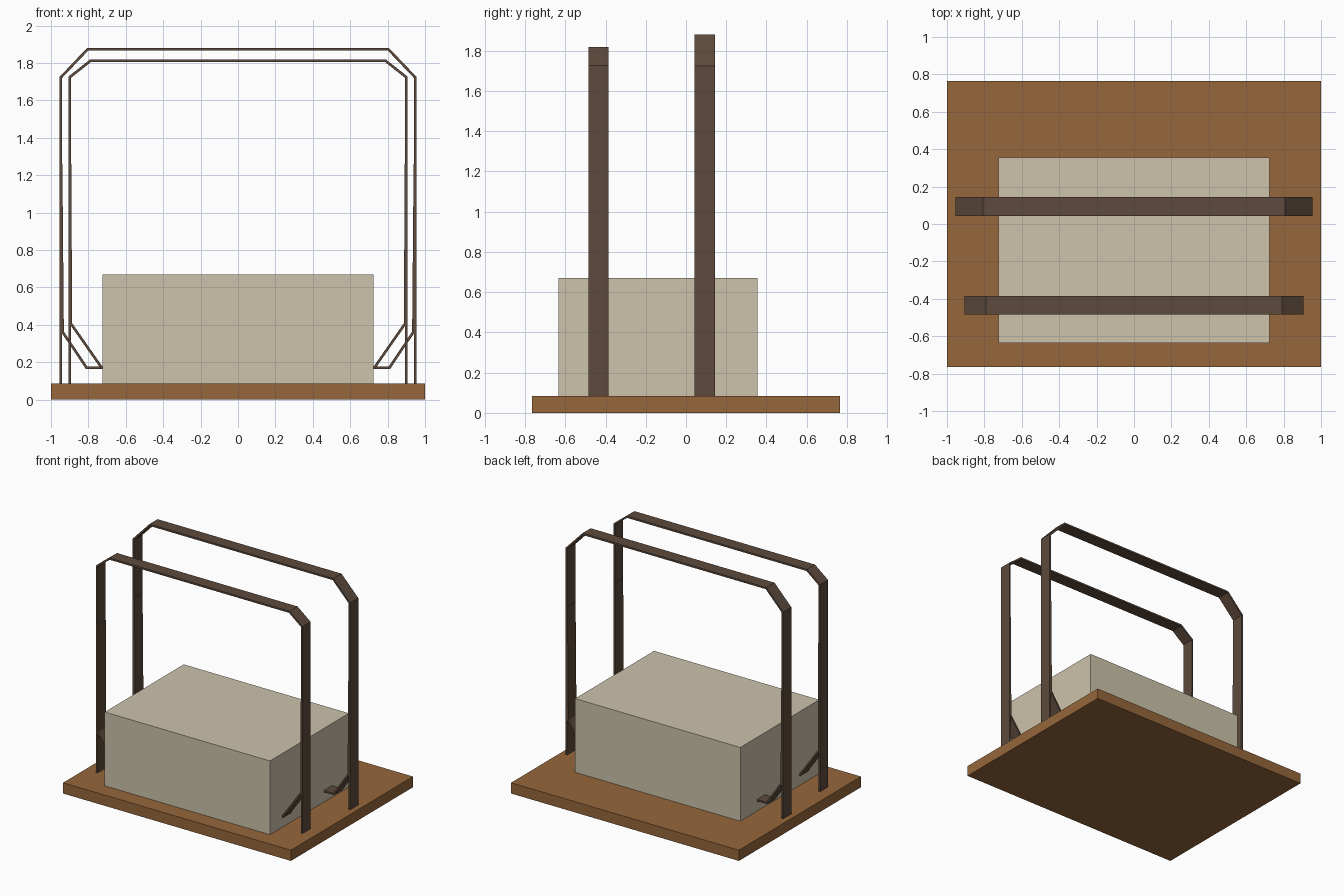
import bpy, bmesh
from mathutils import Vector

if "Cube" in bpy.data.objects:
    bpy.data.objects.remove(bpy.data.objects["Cube"])


def material(name, rgb):
    # sRGB 0-255 to linear
    lin = [((c / 255 + 0.055) / 1.055) ** 2.4 for c in rgb]
    m = bpy.data.materials.new(name)
    m.diffuse_color = (*lin, 1)
    m.use_nodes = True
    m.node_tree.nodes["Principled BSDF"].inputs["Base Color"].default_value = m.diffuse_color
    return m


WOOD = material("brown_wood", (150, 103, 59))
STONE = material("beige_block", (205, 195, 171))
STRAP = material("dark_strap", (93, 74, 60))


def finish(name, bm, mat):
    bmesh.ops.recalc_face_normals(bm, faces=bm.faces)
    me = bpy.data.meshes.new(name)
    bm.to_mesh(me)
    bm.free()
    me.materials.append(mat)
    ob = bpy.data.objects.new(name, me)
    bpy.context.collection.objects.link(ob)
    return ob


def box(name, lo, hi, mat):
    bm = bmesh.new()
    bmesh.ops.create_cube(bm, size=1)
    lo, hi = Vector(lo), Vector(hi)
    for v in bm.verts:
        v.co = (lo + hi) / 2 + v.co * (hi - lo)
    return finish(name, bm, mat)


def ribbon(name, path, y0, y1, t, mat):
    # flat strap along an x/z path, thickened to the left with mitred bends
    pts = [Vector(p) for p in path]
    inner = []
    for i, p in enumerate(pts):
        dirs = []
        if i > 0:
            dirs.append((p - pts[i - 1]).normalized())
        if i < len(pts) - 1:
            dirs.append((pts[i + 1] - p).normalized())
        normals = [Vector((-d.y, d.x)) for d in dirs]
        n = sum(normals, Vector((0, 0))).normalized()
        inner.append(p + n * t / n.dot(normals[0]))
    bm = bmesh.new()
    rings = [[bm.verts.new((q.x, y, q.y)) for q, y in ((a, y0), (a, y1), (b, y1), (b, y0))]
             for a, b in zip(pts, inner)]
    for r, s in zip(rings, rings[1:]):
        for k in range(4):
            bm.faces.new((r[k], r[(k + 1) % 4], s[(k + 1) % 4], s[k]))
    bm.faces.new(rings[0])
    bm.faces.new(rings[-1])
    return finish(name, bm, mat)


# Base board and block
box("base_board", (-1, -0.765, 0), (1, 0.765, 0.085), WOOD)
box("block", (-0.725, -0.635, 0.085), (0.725, 0.355, 0.67), STONE)


def frame(label, y0, y1, half, shoulder, flat, top, brace):
    # Arch from post to post with chamfered shoulders
    right = [(half, 0.08), (half, shoulder), (flat, top)]
    left = [(-x, z) for x, z in reversed(right)]
    ribbon(label + "_arch", right + left, y0, y1, 0.014, STRAP)
    # Bent brace on each side, between post and block
    for side, sx in (("right", 1), ("left", -1)):
        path = [(sx * x, z) for x, z in brace]
        ribbon(f"{label}_brace_{side}", path, y0, y1, -0.014 * sx, STRAP)


frame("back", 0.043, 0.145, 0.955, 1.725, 0.807, 1.88,
      [(0.953, 1.26), (0.945, 0.36), (0.813, 0.163), (0.715, 0.163)])
frame("front", -0.485, -0.385, 0.907, 1.727, 0.792, 1.818,
      [(0.905, 1.26), (0.901, 0.405), (0.732, 0.163), (0.715, 0.163)])
